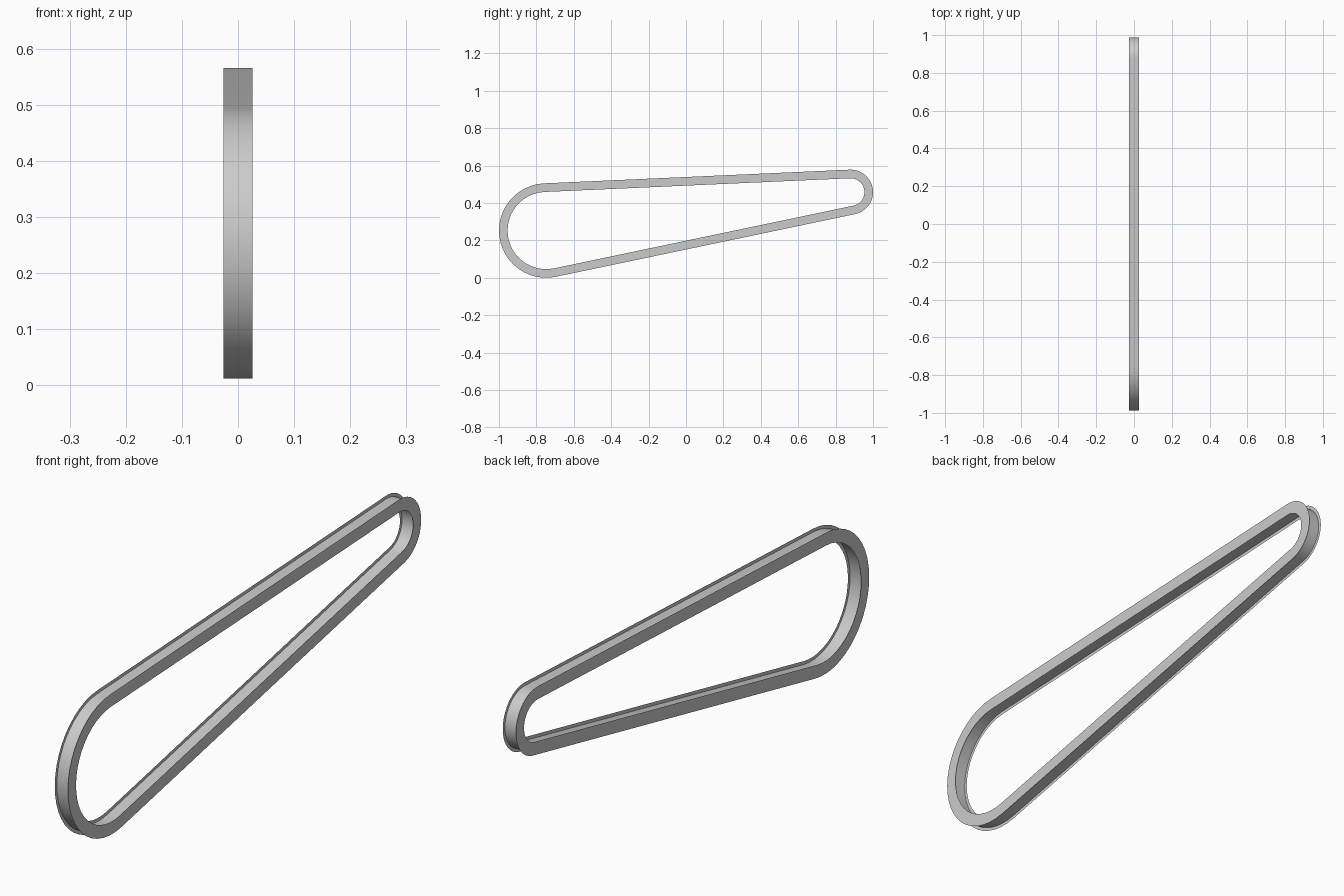
import bpy, bmesh
from math import sin, cos, pi, asin, atan2, hypot

if "Cube" in bpy.data.objects:
    bpy.data.objects.remove(bpy.data.objects["Cube"])

# Two pulley circles (y, z, radius) that the loop wraps around
BIG = (-0.7475, 0.2525, 0.2525)
SMALL = (0.88, 0.458, 0.12)
HALF_W = 0.026      # half width in x
PLATE = 0.046       # side plate band width
RECESS = 0.012      # how far the web sits inside the plate edges
SEGS = 24


def loop_points(inset):
    """Tangent loop around both circles, moved inward by inset."""
    dy, dz = SMALL[0] - BIG[0], SMALL[1] - BIG[1]
    tilt = atan2(dz, dy)
    lean = asin((BIG[2] - SMALL[2]) / hypot(dy, dz))
    top = tilt + pi / 2 - lean
    bottom = tilt - pi / 2 + lean
    pts = []
    for (cy, cz, r), a0, a1 in ((SMALL, bottom, top), (BIG, top, bottom + 2 * pi)):
        for i in range(SEGS + 1):
            a = a0 + (a1 - a0) * i / SEGS
            pts.append((cy + (r - inset) * cos(a), cz + (r - inset) * sin(a)))
    return pts


def band(name, rings, smooth=False):
    """Skin consecutive (x, inset) rings into one surface."""
    bm = bmesh.new()
    loops = [[bm.verts.new((x, y, z)) for y, z in loop_points(d)] for x, d in rings]
    for a, b in zip(loops, loops[1:]):
        n = len(a)
        for i in range(n):
            j = (i + 1) % n
            f = bm.faces.new((a[i], a[j], b[j], b[i]))
            f.smooth = smooth
    me = bpy.data.meshes.new(name)
    bm.to_mesh(me)
    bm.free()
    ob = bpy.data.objects.new(name, me)
    bpy.context.collection.objects.link(ob)
    return ob


# Thin side plates
band("right_plate", [(HALF_W, 0), (HALF_W, PLATE)])
band("left_plate", [(-HALF_W, PLATE), (-HALF_W, 0)])

# Recessed web between the plates: outer and inner walls
band("outer_web", [(-HALF_W, RECESS), (HALF_W, RECESS)], True)
band("inner_web", [(HALF_W, PLATE - RECESS), (-HALF_W, PLATE - RECESS)], True)
